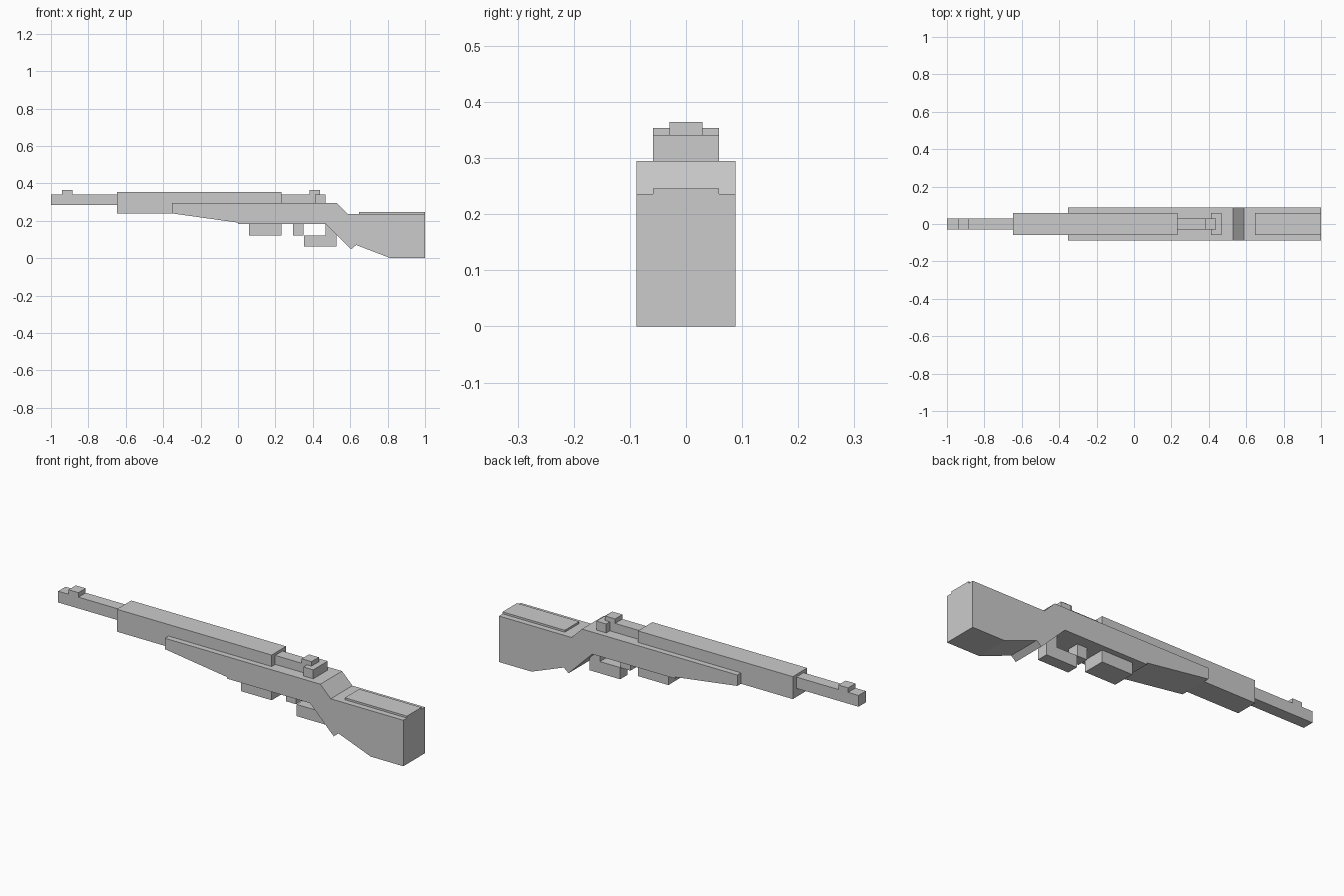
import bpy

if "Cube" in bpy.data.objects:
    bpy.data.objects.remove(bpy.data.objects["Cube"])


def prism(name, profile, half_width):
    """Extrude an x-z outline symmetrically across y."""
    n = len(profile)
    verts = [(x, y, z) for y in (-half_width, half_width) for x, z in profile]
    faces = [tuple(range(n)), tuple(range(2 * n - 1, n - 1, -1))]
    faces += [(i, i + n, (i + 1) % n + n, (i + 1) % n) for i in range(n)]
    mesh = bpy.data.meshes.new(name)
    mesh.from_pydata(verts, [], faces)
    obj = bpy.data.objects.new(name, mesh)
    bpy.context.collection.objects.link(obj)
    return obj


def box(name, x0, x1, z0, z1, half_width):
    return prism(name, [(x0, z0), (x1, z0), (x1, z1), (x0, z1)], half_width)


NARROW, MEDIUM, WIDE = 0.0295, 0.0585, 0.088

# Wooden stock: fore-end, grip notch and butt in one outline
prism("stock", [
    (-0.353, 0.239), (0.0, 0.19), (0.0, 0.182), (0.47, 0.182),
    (0.605, 0.048), (0.632, 0.07), (0.815, 0.0), (1.0, 0.0),
    (1.0, 0.236), (0.588, 0.236), (0.529, 0.295), (-0.353, 0.295),
], WIDE)
box("butt_pad", 0.647, 1.0, 0.2, 0.246, MEDIUM)

# Barrel, handguard and rear block
box("barrel", -1.0, 0.412, 0.283, 0.341, NARROW)
box("handguard", -0.647, 0.232, 0.239, 0.354, MEDIUM)
box("rear_block", 0.412, 0.468, 0.283, 0.341, MEDIUM)

# Sights
box("front_sight", -0.941, -0.885, 0.335, 0.364, NARROW)
box("rear_sight", 0.382, 0.438, 0.335, 0.364, NARROW)

# Underside: magazine, trigger and L-shaped guard
box("magazine", 0.059, 0.232, 0.122, 0.2, MEDIUM)
box("trigger", 0.294, 0.35, 0.122, 0.2, NARROW)
prism("trigger_guard", [
    (0.353, 0.062), (0.527, 0.062), (0.527, 0.16), (0.468, 0.2),
    (0.468, 0.122), (0.353, 0.122),
], NARROW)
